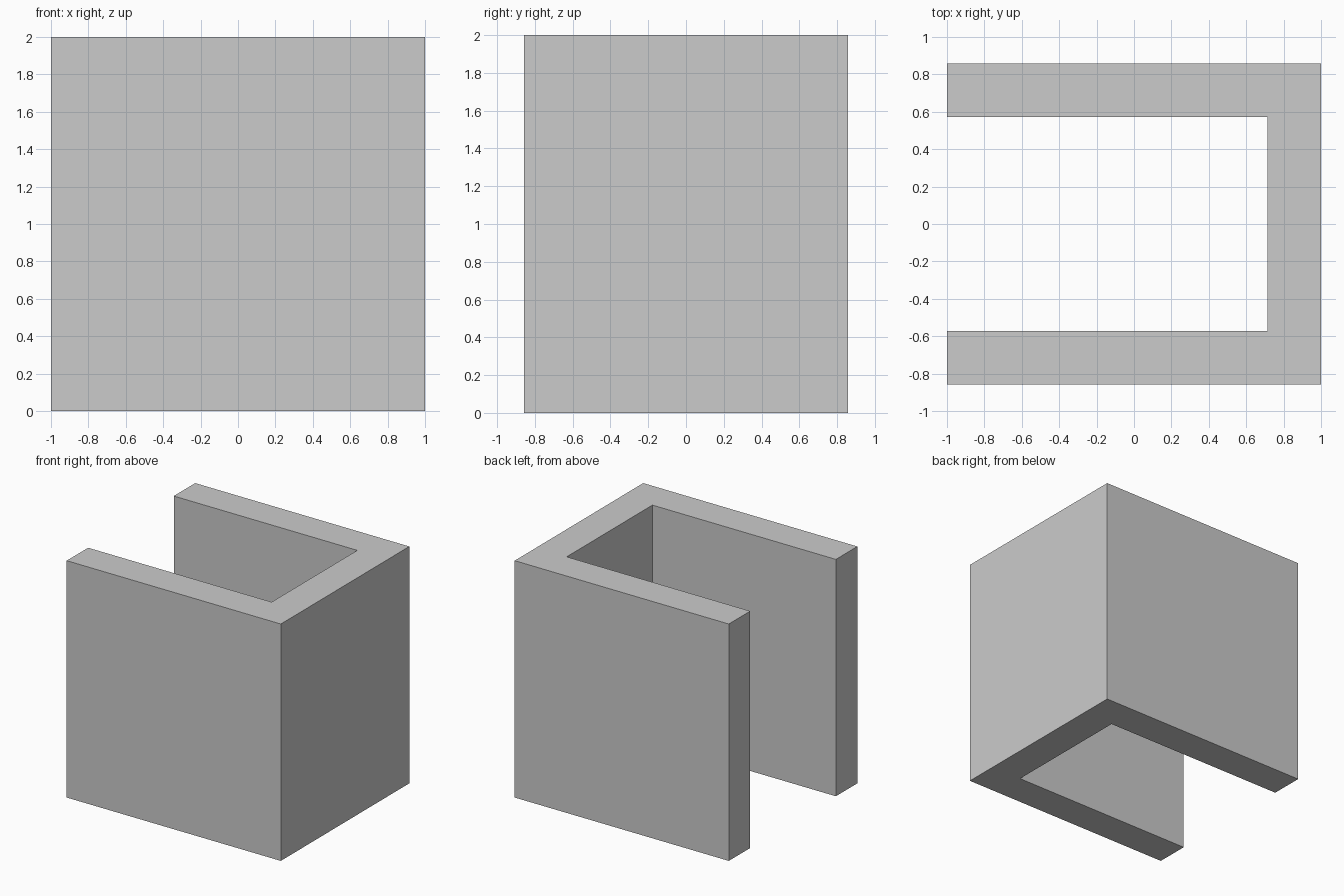
import bpy
import bmesh

if "Cube" in bpy.data.objects:
    bpy.data.objects.remove(bpy.data.objects["Cube"])

HALF_X = 1.0        # half length along x
HALF_Y = 6 / 7      # half width along y
WALL = 2 / 7        # wall thickness
HEIGHT = 2.0


def extrude_profile(name, points, height):
    """Extrude a flat outline straight up from z = 0."""
    bm = bmesh.new()
    base = bm.faces.new([bm.verts.new((x, y, 0)) for x, y in points])
    top = bmesh.ops.extrude_face_region(bm, geom=[base], use_keep_orig=True)["geom"]
    moved = [v for v in top if isinstance(v, bmesh.types.BMVert)]
    bmesh.ops.translate(bm, verts=moved, vec=(0, 0, height))
    bmesh.ops.recalc_face_normals(bm, faces=bm.faces[:])
    mesh = bpy.data.meshes.new(name)
    bm.to_mesh(mesh)
    bm.free()
    obj = bpy.data.objects.new(name, mesh)
    bpy.context.collection.objects.link(obj)
    return obj


# U-shaped channel, open towards -x: lower half of the outline, then its mirror
half = [(HALF_X - WALL, -HALF_Y + WALL), (-HALF_X, -HALF_Y + WALL),
        (-HALF_X, -HALF_Y), (HALF_X, -HALF_Y)]
outline = half + [(x, -y) for x, y in reversed(half)]
extrude_profile("u_channel", outline, HEIGHT)
